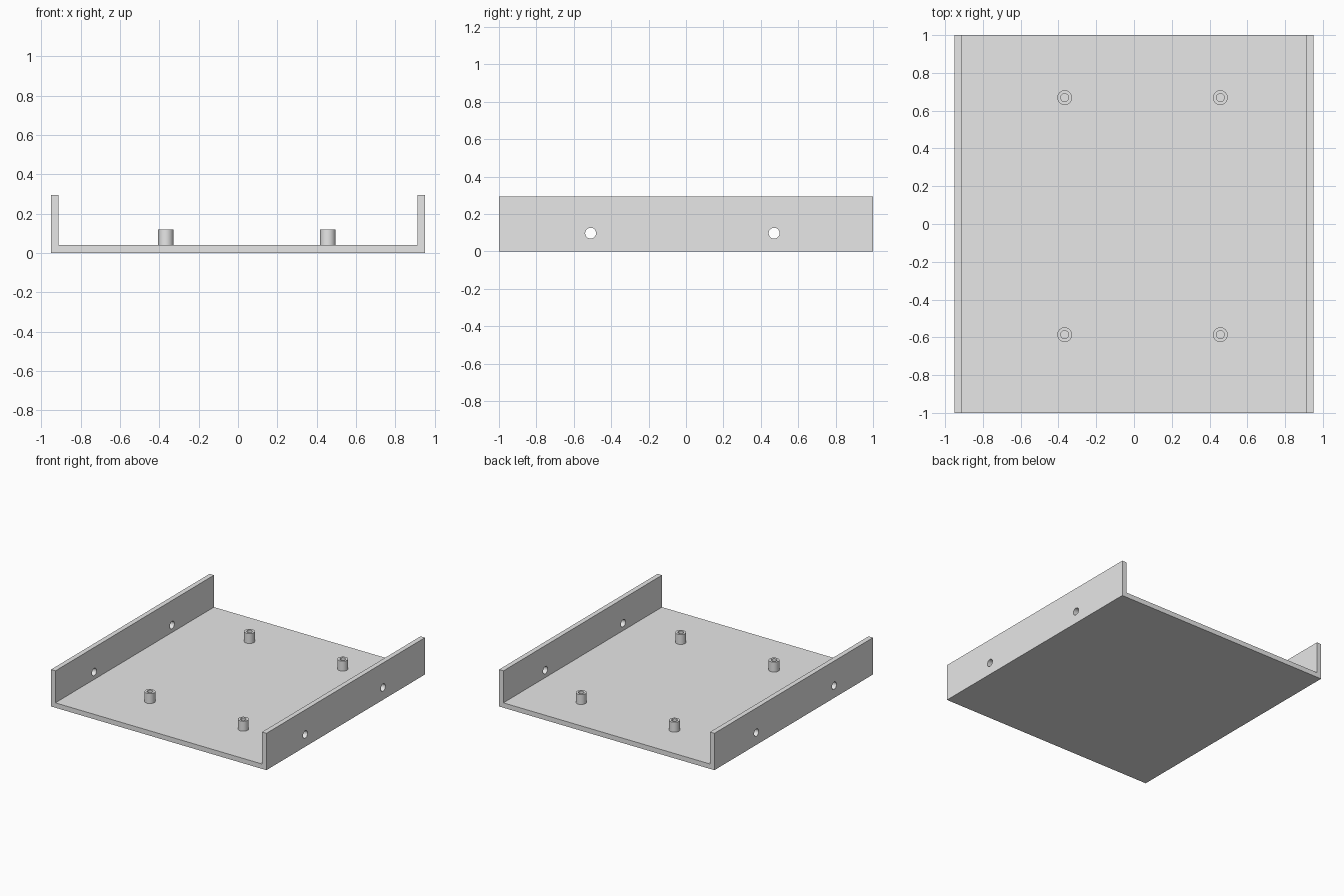
import bpy, bmesh, math
from mathutils import Vector

default = bpy.data.objects.get("Cube")
if default:
    bpy.data.objects.remove(default, do_unlink=True)

# Single plain grey
grey = bpy.data.materials.new("plain grey")
grey.use_nodes = True
GREY = (0.8, 0.8, 0.8, 1)
grey.diffuse_color = GREY
grey.node_tree.nodes["Principled BSDF"].inputs["Base Color"].default_value = GREY

W, L, H, T = 0.951, 1.0, 0.294, 0.039   # half width, half length, height, wall
SEGMENTS = 40


def finish(name, bm):
    bmesh.ops.recalc_face_normals(bm, faces=bm.faces)
    mesh = bpy.data.meshes.new(name)
    bm.to_mesh(mesh)
    bm.free()
    mesh.materials.append(grey)
    obj = bpy.data.objects.new(name, mesh)
    bpy.context.collection.objects.link(obj)
    return obj


def activate(obj):
    bpy.ops.object.select_all(action="DESELECT")
    obj.select_set(True)
    bpy.context.view_layer.objects.active = obj


# Channel tray: U profile extruded along its length
def make_tray():
    half = [(W, 0), (W, H), (W - T, H), (W - T, T)]
    profile = half + [(-x, z) for x, z in reversed(half)]
    bm = bmesh.new()
    face = bm.faces.new([bm.verts.new((x, -L, z)) for x, z in profile])
    ext = bmesh.ops.extrude_face_region(bm, geom=[face])
    moved = [g for g in ext["geom"] if isinstance(g, bmesh.types.BMVert)]
    bmesh.ops.translate(bm, verts=moved, vec=(0, 2 * L, 0))
    return finish("channel_tray", bm)


# Screw holes running through both side walls
def drill(tray, y, z, radius):
    bpy.ops.mesh.primitive_cylinder_add(vertices=SEGMENTS, radius=radius, depth=3,
                                        location=(0, y, z), rotation=(0, math.pi / 2, 0))
    cutter = bpy.context.object
    cutter.name = "hole_cutter"
    cutter.hide_render = True
    cutter.data.materials.append(grey)
    activate(tray)
    mod = tray.modifiers.new("side_hole", "BOOLEAN")
    mod.operation = "DIFFERENCE"
    mod.solver = "EXACT"
    mod.object = cutter
    bpy.ops.object.modifier_apply(modifier=mod.name)
    bpy.data.objects.remove(cutter, do_unlink=True)


# Hollow standoff: wall section spun around the vertical axis
def make_standoff(name, x, y, outer=0.039, inner=0.021, top=0.118):
    bm = bmesh.new()
    section = [(outer, T), (outer, top), (inner, top), (inner, T)]
    verts = [bm.verts.new((r, 0, z)) for r, z in section]
    edges = [bm.edges.new(pair) for pair in zip(verts, verts[1:])]
    bmesh.ops.spin(bm, geom=verts + edges, cent=(0, 0, 0), axis=(0, 0, 1),
                   angle=math.tau, steps=SEGMENTS, use_merge=True)
    bmesh.ops.remove_doubles(bm, verts=bm.verts, dist=0.0001)
    bmesh.ops.translate(bm, verts=bm.verts, vec=Vector((x, y, 0)))
    post = finish(name, bm)
    activate(post)
    bpy.ops.object.shade_smooth_by_angle(angle=math.radians(30))


tray = make_tray()
for hole_y in (-0.51, 0.471):
    drill(tray, hole_y, 0.098, 0.029)
activate(tray)
bpy.ops.object.shade_smooth_by_angle(angle=math.radians(30))

for side, x in (("right", -0.367), ("left", 0.457)):
    for end, y in (("front", -0.586), ("back", 0.669)):
        make_standoff(f"{end}_{side}_standoff", x, y)
